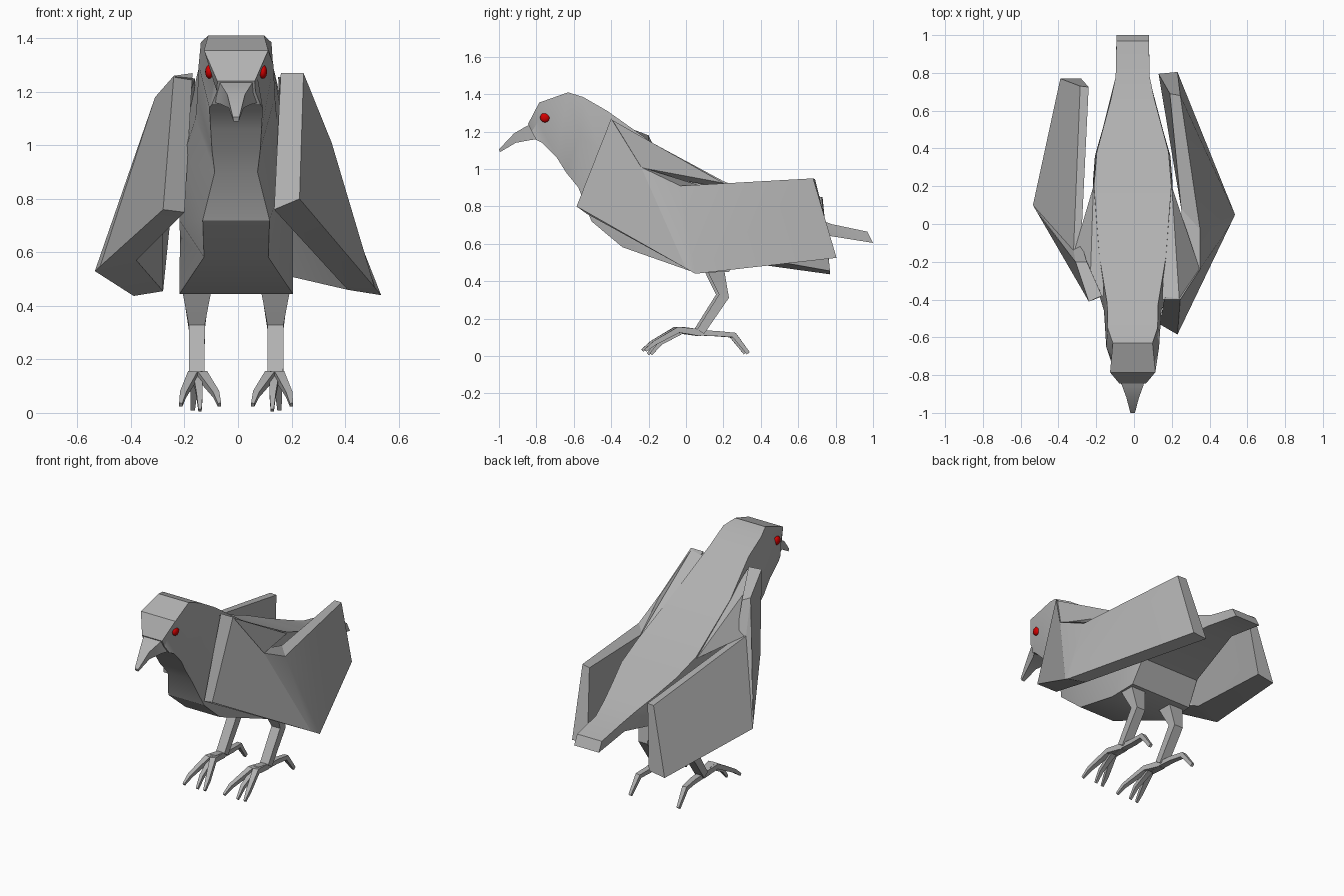
import bpy, bmesh, math
from mathutils import Vector

cube = bpy.data.objects.get("Cube")
if cube:
    bpy.data.objects.remove(cube, do_unlink=True)

CX = -0.007  # body midline


def material(name, rgb):
    m = bpy.data.materials.new(name)
    m.use_nodes = True
    m.diffuse_color = (*rgb, 1)
    m.node_tree.nodes["Principled BSDF"].inputs["Base Color"].default_value = (*rgb, 1)
    return m


grey = material("plumage_grey", (0.44, 0.44, 0.44))
red = material("eye_red", (0.65, 0.0, 0.0))


def finish(bm, name, mat, angle=25):
    bmesh.ops.recalc_face_normals(bm, faces=bm.faces)
    me = bpy.data.meshes.new(name)
    bm.to_mesh(me)
    bm.free()
    me.materials.append(mat)
    ob = bpy.data.objects.new(name, me)
    bpy.context.collection.objects.link(ob)
    bpy.ops.object.select_all(action="DESELECT")
    ob.select_set(True)
    bpy.context.view_layer.objects.active = ob
    bpy.ops.object.shade_smooth_by_angle(angle=math.radians(angle))
    return ob


def loft(name, rings):
    """Skin a row of equal rings and cap both ends."""
    bm = bmesh.new()
    rows = [[bm.verts.new(p) for p in ring] for ring in rings]
    n = len(rows[0])
    for a, b in zip(rows, rows[1:]):
        for i in range(n):
            j = (i + 1) % n
            bm.faces.new((a[i], a[j], b[j], b[i]))
    bm.faces.new(rows[0])
    bm.faces.new(rows[-1])
    return finish(bm, name, grey)


def section(top, side, low):
    """Six-sided ring from half of its (half width, y, z) corners."""
    half = [top, side, low]
    return ([(CX + w, y, z) for w, y, z in half]
            + [(CX - w, y, z) for w, y, z in reversed(half)])


def limb(name, path):
    """Square tube along (x, y, z, half width, half depth) stations."""
    pts = [Vector(p[:3]) for p in path]
    rings = []
    for i, p in enumerate(path):
        t = (pts[min(i + 1, len(pts) - 1)] - pts[max(i - 1, 0)]).normalized()
        u = Vector((1, 0, 0))
        u = (u - t * u.dot(t)).normalized()
        v = t.cross(u)
        rings.append([pts[i] + u * a * p[3] + v * b * p[4]
                      for a, b in ((1, 1), (-1, 1), (-1, -1), (1, -1))])
    return loft(name, rings)


# Head, body and tail in one skin
loft("body", [
    section((.07, -.845, 1.24), (.072, -.825, 1.2), (.09, -.80, 1.155)),
    section((.12, -.785, 1.355), (.08, -.79, 1.255), (.10, -.77, 1.14)),
    section((.105, -.63, 1.41), (.14, -.65, 1.30), (.095, -.69, 1.06)),
    section((.132, -.55, 1.385), (.145, -.57, 1.18), (.09, -.64, .98)),
    section((.135, -.42, 1.31), (.152, -.46, 1.1), (.08, -.575, .90)),
    section((.175, -.18, 1.14), (.20, -.3, .95), (.125, -.505, .72)),
    section((.205, .2, .935), (.212, -.1, .72), (.12, -.34, .582)),
    section((.19, .38, .865), (.21, .2, .66), (.212, .05, .445)),
    section((.15, .53, .80), (.20, .36, .68), (.21, .23, .45)),
    section((.115, .66, .75), (.16, .5, .68), (.20, .31, .59)),
    section((.09, .78, .705), (.09, .765, .675), (.09, .75, .645)),
    section((.086, .97, .665), (.086, .985, .635), (.086, 1, .605)),
])

# Beak
loft("beak", [
    [(CX - .07, -.81, 1.25), (CX + .07, -.81, 1.25),
     (CX + .085, -.79, 1.16), (CX - .085, -.79, 1.16)],
    [(CX - .055, -.86, 1.225), (CX + .055, -.86, 1.225),
     (CX + .06, -.83, 1.155), (CX - .06, -.83, 1.155)],
    [(CX - .033, -.92, 1.19), (CX + .033, -.92, 1.19),
     (CX + .028, -.91, 1.14), (CX - .028, -.91, 1.14)],
    [(CX - .012, -1, 1.105), (CX + .012, -1, 1.105),
     (CX + .01, -.995, 1.09), (CX - .01, -.995, 1.09)],
])

# Eyes
for side, label in ((1, "left"), (-1, "right")):
    bm = bmesh.new()
    bmesh.ops.create_uvsphere(bm, u_segments=16, v_segments=10, radius=.026)
    bmesh.ops.scale(bm, vec=(.6, 1, 1), verts=bm.verts)
    bmesh.ops.translate(bm, vec=(CX + side * .1, -.754, 1.275), verts=bm.verts)
    finish(bm, label + "_eye", red, 60)

# Wings: rings run outer top, inner top, inner bottom, outer bottom
loft("left_wing", [
    [(.245, -.4, 1.27), (.16, -.4, 1.27), (.135, -.53, .76), (.23, -.585, .80)],
    [(.35, -.24, 1.01), (.27, -.22, 1.0), (.388, .013, .484), (.511, -.001, .469)],
    [(.35, -.03, .91), (.25, .08, .91), (.41, .06, .46), (.535, .05, .44)],
    [(.245, .68, .95), (.19, .69, .945), (.13, .795, .525), (.23, .805, .525)],
])
loft("right_wing", [
    [(-.24, -.41, 1.26), (-.17, -.38, 1.27), (-.2, -.33, .75), (-.28, -.34, .76)],
    [(-.31, -.2, 1.18), (-.25, -.2, 1.15), (-.366, .084, .584), (-.515, .065, .548)],
    [(-.32, -.14, .965), (-.28, -.1, .96), (-.38, .12, .57), (-.535, .1, .53)],
    [(-.285, .73, .85), (-.24, .725, .85), (-.28, .77, .455), (-.39, .77, .437)],
])

# Webs joining each wing to the back
loft("left_wing_web", [
    [(.24, -.4, 1.265), (.348, -.24, 1.007), (.20, .2, .925)],
    [(.15, -.4, 1.255), (.28, -.2, .97), (.17, .2, .90)],
])
loft("right_wing_web", [
    [(-.235, -.41, 1.257), (-.315, -.14, .965), (-.215, .2, .925)],
    [(-.16, -.38, 1.25), (-.27, -.1, .94), (-.18, .2, .90)],
])

# Legs and feet
for side, label, dy in ((1, "left", .008), (-1, "right", -.008)):
    x = CX + side * .147
    limb(label + "_leg", [
        (x, .14 + dy, .50, .06, .05),
        (x, .165 + dy, .42, .045, .038),
        (x, .195 + dy, .32, .03, .028),
        (x, .07 + dy, .13, .029, .022),
    ])
    toes = {"outer": (side * .06, 0), "middle": (-side * .012, .03), "inner": (-side * .085, 0)}
    for toe, (dx, back) in toes.items():
        limb(label + "_" + toe + "_toe", [
            (x, .07 + dy, .125, .02, .018),
            (x + dx * .25, -.05 + back + dy, .14, .018, .016),
            (x + dx * .85, -.175 + back + dy, .07, .012, .012),
            (x + dx, -.225 + back + dy, .01 + (.02 if not back else 0), .006, .008),
        ])
    limb(label + "_back_toe", [
        (x, .05 + dy, .125, .02, .014),
        (x, .16 + dy, .12, .018, .014),
        (x + side * .01, .25 + dy, .112, .015, .014),
        (x + side * .015, .325 + dy, .015, .008, .01),
    ])
